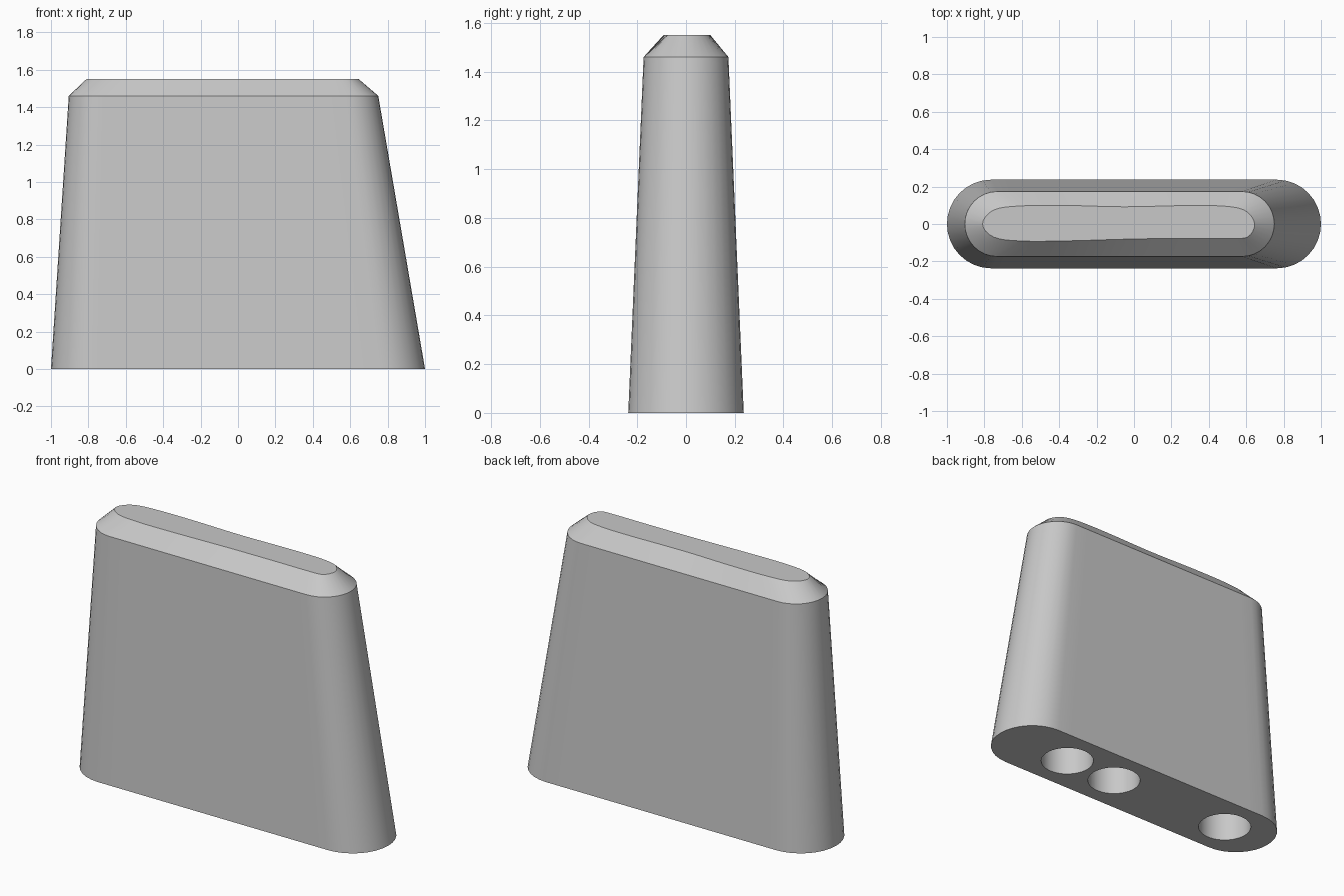
import bpy, bmesh, math
from mathutils import Vector

cube = bpy.data.objects.get("Cube")
if cube:
    bpy.data.objects.remove(cube, do_unlink=True)

STEPS = 16  # segments in each round end and in each straight side

grey = bpy.data.materials.new("plain_grey")
grey.use_nodes = True
colour = (0.58, 0.58, 0.58, 1)
grey.diffuse_color = colour
grey.node_tree.nodes["Principled BSDF"].inputs["Base Color"].default_value = colour


def capsule(x_min, x_max, r, z):
    """Ring of points: right end, back side, left end, front side."""
    left, right = x_min + r, x_max - r
    ring = []
    for cx, start, sign in ((right, -math.pi / 2, 1), (left, math.pi / 2, -1)):
        for i in range(STEPS):
            a = start + math.pi * i / STEPS
            ring.append(Vector((cx + r * math.cos(a), r * math.sin(a), z)))
        for i in range(STEPS):
            x = cx + (left - right) * sign * i / STEPS
            ring.append(Vector((x, sign * r, z)))
    return ring


def smooth_ring(controls, z):
    """Closed smooth curve through the controls, same count as a capsule."""
    pts = [Vector((x, y, z)) for x, y in controls]
    n, sub, ring = len(pts), 4 * STEPS // len(pts), []
    for i in range(n):
        a, b, c, d = (pts[(i + k) % n] for k in (-1, 0, 1, 2))
        for j in range(sub):
            t = j / sub
            ring.append(b + (c - a) * t / 2 + (a * 2 - b * 5 + c * 4 - d) * t * t / 2
                        + (b * 3 - a - c * 3 + d) * t ** 3 / 2)
    return ring


# Wavy outline of the flat top
top_outline = [
    (.52, -.077), (.61, -.068), (.645, 0), (.60, .068),
    (.50, .094), (.30, .099), (-.05, .092), (-.35, .099),
    (-.60, .097), (-.75, .075), (-.81, 0), (-.75, -.07),
    (-.60, -.091), (-.35, -.09), (0, -.08), (.30, -.077)]

# Tapered body with bevelled top, lofted through three rings
rings = [capsule(-1, 1, .237, 0), capsule(-.905, .75, .174, 1.46),
         smooth_ring(top_outline, 1.55)]
bm = bmesh.new()
loops = [[bm.verts.new(p) for p in ring] for ring in rings]
for low, high in zip(loops, loops[1:]):
    n = len(low)
    for i in range(n):
        j = (i + 1) % n
        bm.faces.new((low[i], low[j], high[j], high[i]))
bm.faces.new(loops[0][::-1])
bm.faces.new(loops[-1])
bmesh.ops.recalc_face_normals(bm, faces=bm.faces)
mesh = bpy.data.meshes.new("tapered_body")
bm.to_mesh(mesh)
bm.free()
body = bpy.data.objects.new("tapered_body", mesh)
bpy.context.collection.objects.link(body)
mesh.materials.append(grey)

# Three round sockets in the underside
DEPTH = 0.6
for x in (-.68, .15, .50):
    bpy.ops.mesh.primitive_cylinder_add(vertices=48, radius=.15, depth=2 * DEPTH,
                                        location=(x, 0, 0))
    cutter = bpy.context.object
    cutter.name = "socket_cutter"
    cutter.hide_render = True
    cutter.data.materials.append(grey)
    mod = body.modifiers.new("socket", 'BOOLEAN')
    mod.operation = 'DIFFERENCE'
    mod.solver = 'EXACT'
    mod.object = cutter
    bpy.context.view_layer.objects.active = body
    bpy.ops.object.modifier_apply(modifier=mod.name)
    bpy.data.objects.remove(cutter, do_unlink=True)

bpy.ops.object.select_all(action='DESELECT')
body.select_set(True)
bpy.context.view_layer.objects.active = body
bpy.ops.object.shade_smooth_by_angle(angle=math.radians(25))
